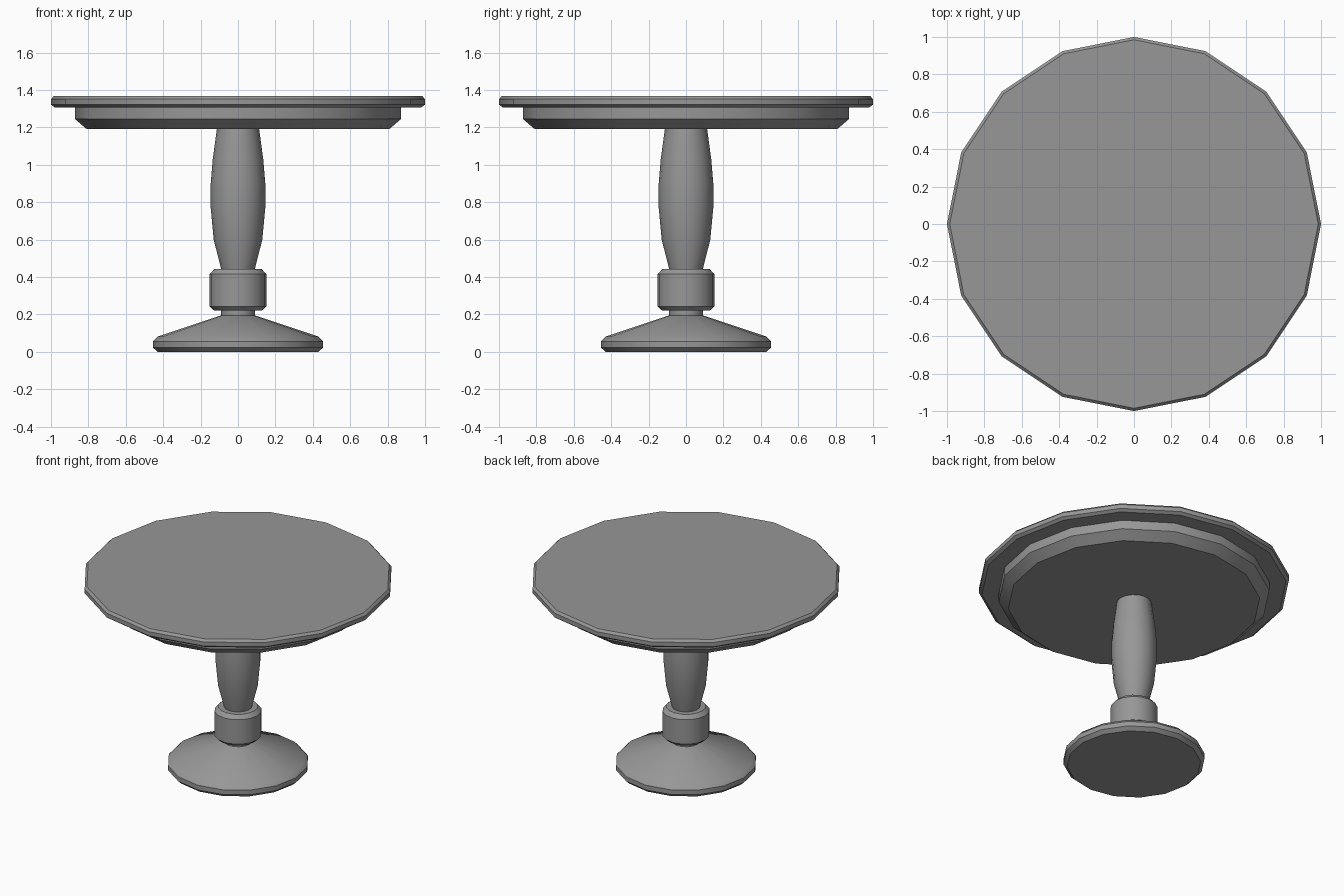
import bpy, bmesh
from math import cos, sin, tau, radians

if "Cube" in bpy.data.objects:
    bpy.data.objects.remove(bpy.data.objects["Cube"])

SIDES = 16

# Dark grey finish for every part
grey = bpy.data.materials.new("dark_grey")
grey.diffuse_color = (0.31, 0.31, 0.31, 1)
grey.use_nodes = True
grey.node_tree.nodes["Principled BSDF"].inputs["Base Color"].default_value = grey.diffuse_color


def turned(name, profile):
    """Closed lathe part from (radius, height) points, bottom to top."""
    bm = bmesh.new()
    rings = [[bm.verts.new((r * cos(tau * i / SIDES), r * sin(tau * i / SIDES), z))
              for i in range(SIDES)] for r, z in profile]
    for low, high in zip(rings, rings[1:]):
        for i in range(SIDES):
            j = (i + 1) % SIDES
            bm.faces.new((low[i], low[j], high[j], high[i]))
    bm.faces.new(rings[0][::-1])
    bm.faces.new(rings[-1])
    mesh = bpy.data.meshes.new(name)
    bm.to_mesh(mesh)
    bm.free()
    mesh.materials.append(grey)
    obj = bpy.data.objects.new(name, mesh)
    bpy.context.collection.objects.link(obj)
    bpy.ops.object.select_all(action='DESELECT')
    obj.select_set(True)
    bpy.context.view_layer.objects.active = obj
    bpy.ops.object.shade_smooth_by_angle(angle=radians(30))
    return obj


# Round foot with chamfered rim, rising to a short neck
turned("base", [(0.43, 0), (0.455, 0.023), (0.455, 0.056), (0.43, 0.082),
                (0.09, 0.195), (0.09, 0.22)])

# Chamfered collar
turned("collar", [(0.127, 0.22), (0.152, 0.243), (0.152, 0.415), (0.127, 0.442)])

# Swelling column
turned("column", [(0.09, 0.442), (0.13, 0.60), (0.146, 0.77),
                  (0.146, 0.90), (0.135, 1.03), (0.113, 1.192)])

# Tapered support under the top
turned("apron", [(0.81, 1.192), (0.872, 1.245), (0.872, 1.307)])

# Tabletop with chamfered edge
turned("tabletop", [(0.98, 1.307), (1.0, 1.322), (1.0, 1.351), (0.985, 1.367)])
